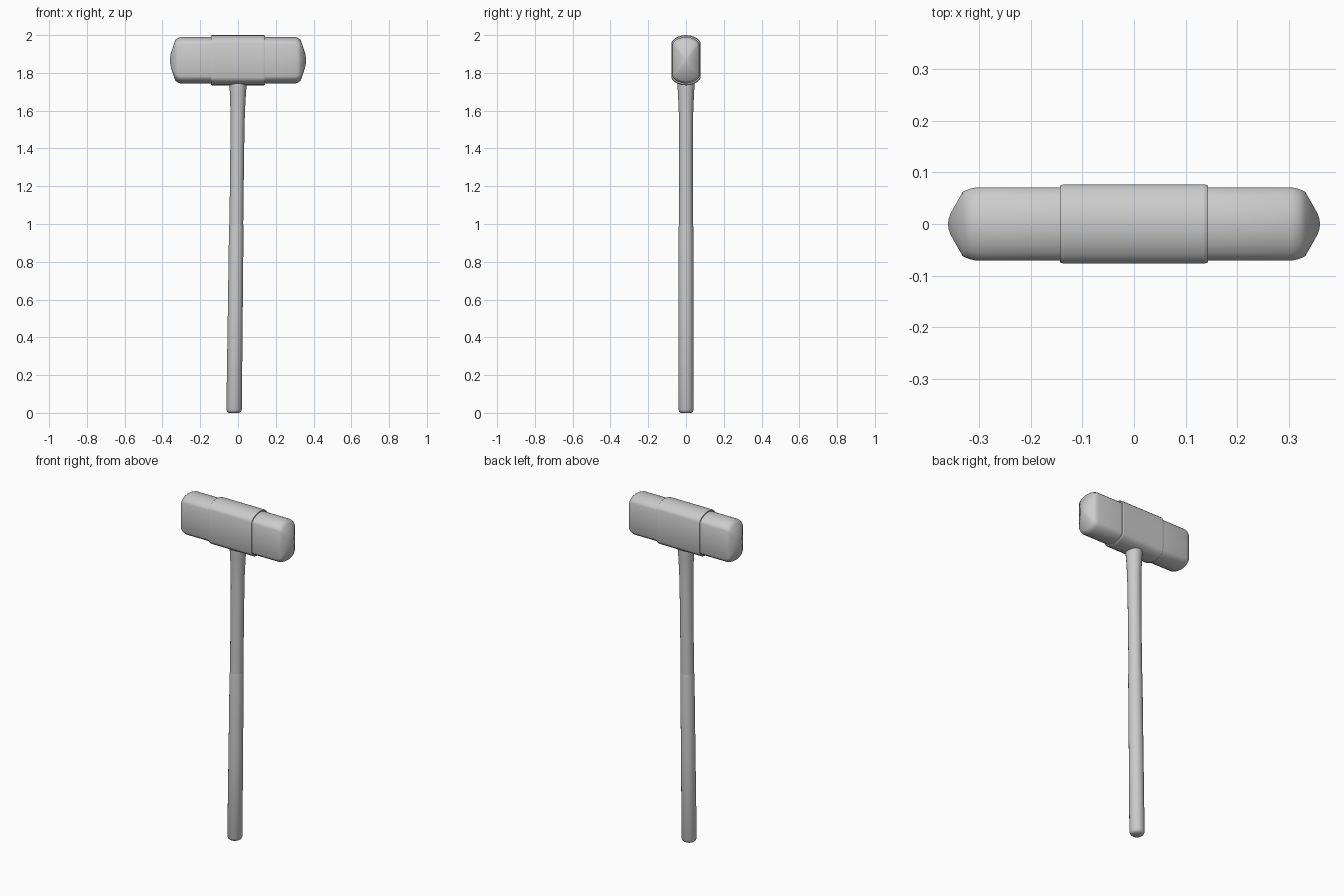
import bpy, bmesh, math
from mathutils import Vector

if "Cube" in bpy.data.objects:
    bpy.data.objects.remove(bpy.data.objects["Cube"])


def loft(name, rings, angle=30):
    """Skin a list of equal-length point rings and cap both ends."""
    bm = bmesh.new()
    loops = [[bm.verts.new(p) for p in ring] for ring in rings]
    n = len(loops[0])
    for a, b in zip(loops, loops[1:]):
        for i in range(n):
            j = (i + 1) % n
            bm.faces.new((a[i], a[j], b[j], b[i]))
    bm.faces.new(loops[0])
    bm.faces.new(loops[-1])
    bmesh.ops.recalc_face_normals(bm, faces=bm.faces)
    mesh = bpy.data.meshes.new(name)
    bm.to_mesh(mesh)
    bm.free()
    ob = bpy.data.objects.new(name, mesh)
    bpy.context.collection.objects.link(ob)
    bpy.ops.object.select_all(action='DESELECT')
    bpy.context.view_layer.objects.active = ob
    ob.select_set(True)
    bpy.ops.object.shade_smooth_by_angle(angle=math.radians(angle))
    return ob


# Head cross-section: flat sides, arched top and bottom
HEAD_Z = 1.867
quarter = [(0.077, 0.0), (0.077, 0.092), (0.072, 0.104), (0.060, 0.115),
           (0.042, 0.125), (0.021, 0.131), (0.0, 0.133)]
half = quarter + [(-y, z) for y, z in reversed(quarter[:-1])]
section = half + [(y, -z) for y, z in reversed(half[1:-1])]


def head_ring(x, s):
    return [Vector((x, y * s, HEAD_Z + z * s)) for y, z in section]


def head_part(name, profile, angle):
    full = [(-x, s) for x, s in reversed(profile)] + profile
    return loft(name, [head_ring(x, s) for x, s in full], angle)


# Inner head with domed striking ends
head_part("hammer_head", [(0.145, 0.925), (0.305, 0.925), (0.320, 0.88),
                          (0.332, 0.81), (0.356, 0.26), (0.359, 0.14),
                          (0.3605, 0.02)], 40)
# Raised central collar
head_part("head_collar", [(0.135, 1.0), (0.136, 1.0), (0.143, 0.97), (0.143, 0.9)], 30)


# Handle leaning slightly from the foot to the head
def handle(name, profile, sides=24):
    rings = []
    for z, r in profile:
        cx = -0.021 * (1 - z / 1.74)
        rings.append([Vector((cx + r * math.cos(2 * math.pi * i / sides),
                              r * math.sin(2 * math.pi * i / sides), z))
                      for i in range(sides)])
    return loft(name, rings, 40)


handle("handle_shaft", [(0.98, 0.0365), (1.2, 0.0365), (1.5, 0.0370), (1.6, 0.0385),
                        (1.7, 0.043), (1.74, 0.046), (1.80, 0.046)])
handle("handle_grip", [(0.0, 0.028), (0.006, 0.036), (0.018, 0.041), (0.5, 0.0395),
                       (0.985, 0.0385), (1.0, 0.0365)])
